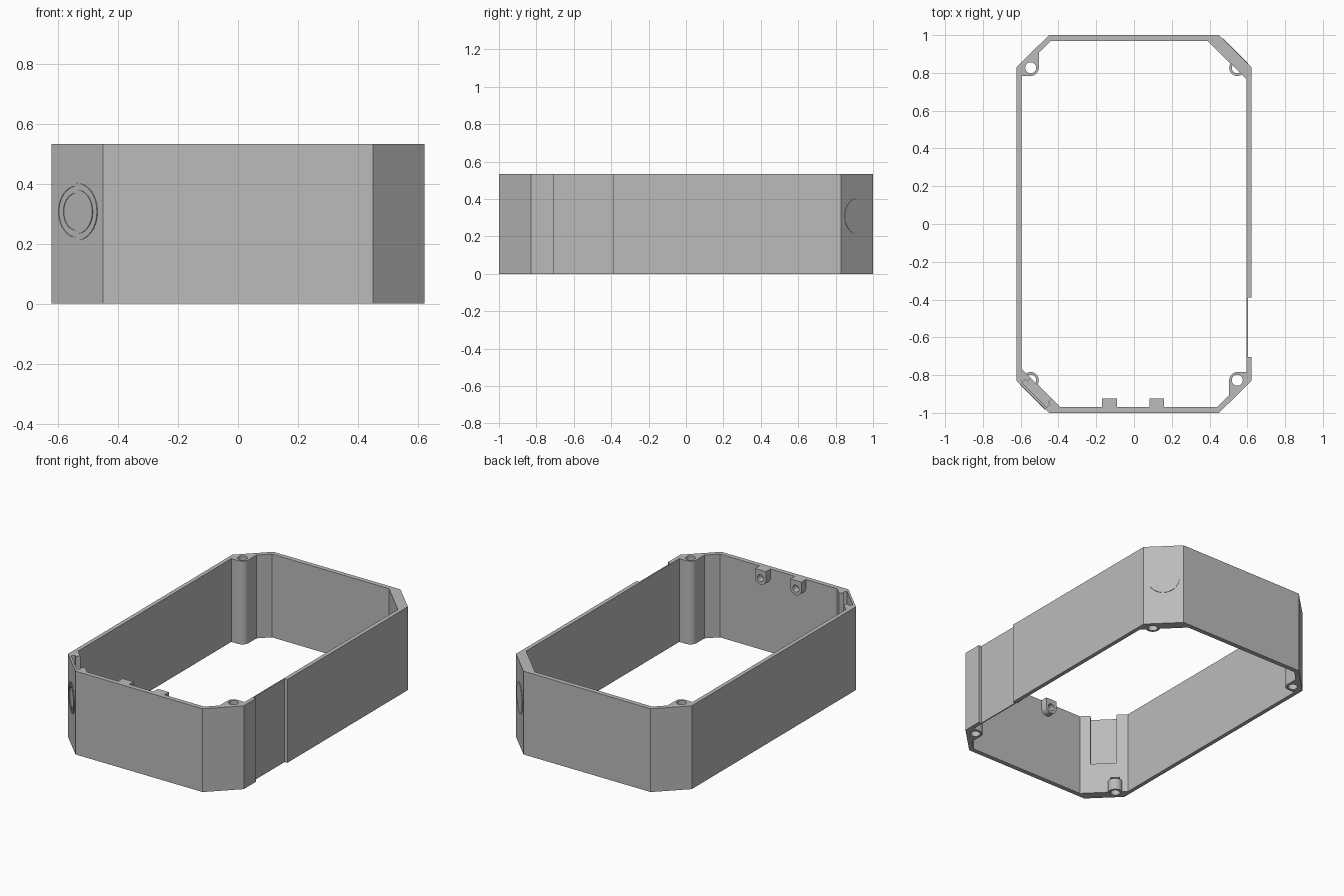
import bpy, bmesh, math
from mathutils import Matrix, Vector

if "Cube" in bpy.data.objects:
    bpy.data.objects.remove(bpy.data.objects["Cube"])

H = 0.533
grey = bpy.data.materials.new("light grey plastic")
grey.diffuse_color = (0.5, 0.5, 0.5, 1)
grey.use_nodes = True
grey.node_tree.nodes["Principled BSDF"].inputs["Base Color"].default_value = grey.diffuse_color


def make(name, bm):
    bmesh.ops.recalc_face_normals(bm, faces=bm.faces)
    me = bpy.data.meshes.new(name)
    bm.to_mesh(me)
    bm.free()
    ob = bpy.data.objects.new(name, me)
    bpy.context.collection.objects.link(ob)
    me.materials.append(grey)
    return ob


def prism(name, pts, z0, z1, matrix=Matrix()):
    """Extrude a 2D outline from z0 to z1."""
    bm = bmesh.new()
    f = bm.faces.new([bm.verts.new((x, y, z0)) for x, y in pts])
    r = bmesh.ops.extrude_face_region(bm, geom=[f])
    bmesh.ops.translate(bm, vec=(0, 0, z1 - z0),
                        verts=[v for v in r["geom"] if isinstance(v, bmesh.types.BMVert)])
    bm.transform(matrix)
    return make(name, bm)


def arc(cx, cy, r, a0, a1, n):
    return [(cx + r * math.cos(math.radians(a0 + (a1 - a0) * i / n)),
             cy + r * math.sin(math.radians(a0 + (a1 - a0) * i / n))) for i in range(n + 1)]


def disc(cx, cy, r, n=32):
    return arc(cx, cy, r, 0, 360, n)[:-1]


def spun(pts):
    """Add the half-turn copy of an outline."""
    return pts + [(-x, -y) for x, y in pts]


def boolean(ob, tool, op="DIFFERENCE"):
    m = ob.modifiers.new("bool", "BOOLEAN")
    m.operation, m.object, m.solver = op, tool, "EXACT"
    bpy.context.view_layer.objects.active = ob
    bpy.ops.object.modifier_apply(modifier=m.name)
    bpy.data.objects.remove(tool)


def smooth(ob):
    bpy.ops.object.select_all(action="DESELECT")
    ob.select_set(True)
    bpy.context.view_layer.objects.active = ob
    bpy.ops.object.shade_smooth_by_angle(angle=math.radians(30))


# Frame: octagonal shell, two corners with full-height screw bosses, two thick corners
BX, BY, BR = 0.547, 0.827, 0.043
frame = prism("frame", spun([(0.622, -0.83), (0.622, 0.83), (0.45, 1), (-0.45, 1)]), 0, H)
inner = [(0.596, 0.765), (0.39, 0.97), (-0.44, 0.97), (BR - BX, 0.907)]
inner += arc(-BX, BY, BR, 0, -90, 10) + [(-0.596, BY - BR)]
boolean(frame, prism("cavity", spun(inner), -0.1, H + 0.1))

# Shallow recess outside the right wall
boolean(frame, prism("side_recess", [(0.603, -0.705), (0.7, -0.705), (0.7, -0.385),
                                     (0.603, -0.39)], -0.1, H + 0.1))

for s in (1, -1):
    turn = Matrix.Rotation(0 if s == 1 else math.pi, 4, "Z")
    # Stepped plate slot in the thick corner; local x along the corner, y inward
    corner = turn @ Matrix.Translation((0.536, 0.915, 0)) @ Matrix.Rotation(math.radians(135), 4, "Z")
    slot = [(-0.093, 0.013), (0.093, 0.013), (0.093, 0.036), (0.078, 0.036), (0.078, 0.1),
            (-0.078, 0.1), (-0.078, 0.036), (-0.093, 0.036)]
    boolean(frame, prism("slot", slot, 0.2, H + 0.1, corner))
    # Short screw boss at the foot of the thick corner
    boolean(frame, prism("short_boss", disc(s * BX, s * BY, BR), 0, 0.075), "UNION")
    boolean(frame, prism("short_hole", disc(s * BX, s * BY, 0.029), -0.1, 0.1))
    # Through hole in the tall boss
    boolean(frame, prism("tall_hole", disc(-s * BX, s * BY, 0.029), -0.1, H + 0.1))

    # Knockout rings on the outside of the thick corner
    face = Matrix.Translation(turn @ Vector((0.536, 0.915, 0.307)))
    face = face @ turn @ Matrix.Rotation(math.radians(45), 4, "Z") @ Matrix.Rotation(math.radians(90), 4, "Y")
    side = "back" if s == 1 else "front"
    for label, ro, ri in (("outer", 0.095, 0.086), ("inner", 0.073, 0.063)):
        ring = prism(side + "_knockout_ring_" + label, disc(0, 0, ro, 48), -0.003, 0.003, face)
        boolean(ring, prism("ring_hole", disc(0, 0, ri, 48), -0.1, 0.1, face))
        smooth(ring)

# Rounded screw lugs inside the front wall, outline in x and z
stand = Matrix.Rotation(math.radians(90), 4, "X")
for x in (-0.13, 0.12):
    outline = arc(x, H - 0.055, 0.039, 180, 360, 16) + [(x + 0.039, H), (x - 0.039, H)]
    lug = prism("screw_lug", outline, 0.925, 0.975, stand)
    boolean(lug, prism("lug_hole", disc(x, H - 0.052, 0.022, 24), 0.9, 0.968, stand))
    smooth(lug)

smooth(frame)
